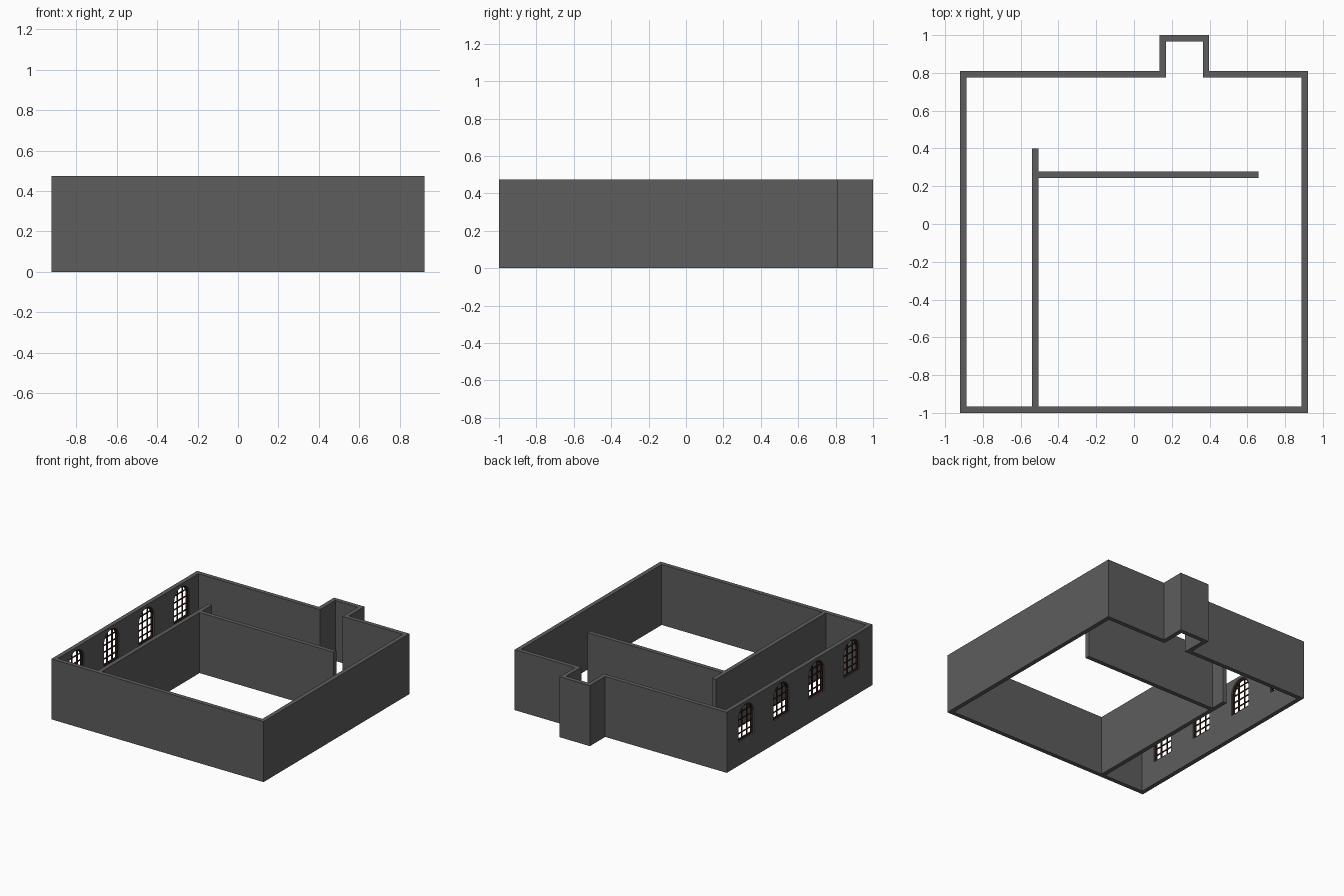
import bpy, bmesh, math

if "Cube" in bpy.data.objects:
    bpy.data.objects.remove(bpy.data.objects["Cube"])

H = 0.475            # wall height
T = 0.034            # wall thickness
X = 0.922            # half width
WIN_Y = [0.57, 0.134, -0.302, -0.738]
R, SILL, TOP = 0.095, 0.185, 0.452
SPRING = TOP - R


def material(name, c):
    m = bpy.data.materials.new(name)
    m.diffuse_color = (*c, 1)
    m.use_nodes = True
    m.node_tree.nodes["Principled BSDF"].inputs["Base Color"].default_value = m.diffuse_color
    return m


GREY = material("wall grey", (0.11, 0.11, 0.11))
BROWN = material("dark brown frame", (0.045, 0.017, 0.012))


def finish(bm, name, mat):
    bmesh.ops.recalc_face_normals(bm, faces=bm.faces[:])
    me = bpy.data.meshes.new(name)
    bm.to_mesh(me)
    bm.free()
    ob = bpy.data.objects.new(name, me)
    me.materials.append(mat)
    bpy.context.collection.objects.link(ob)
    return ob


def add_box(bm, lo, hi):
    v = bmesh.ops.create_cube(bm, size=1)["verts"]
    for p in v:
        for i in range(3):
            p.co[i] = lo[i] if p.co[i] < 0 else hi[i]


def add_ring(bm, outer, inner, closed=True):
    """Sweep a quad section between matching outer/inner point-pair loops."""
    rows = [[bm.verts.new(p) for p in (*o, *reversed(i))] for o, i in zip(outer, inner)]
    n = len(rows)
    for k in range(n):
        a, b = rows[k], rows[(k + 1) % n]
        for j in range(4):
            bm.faces.new((a[j], a[(j + 1) % 4], b[(j + 1) % 4], b[j]))


def arch(y, r, sill, n=16):
    pts = [(y - r, sill), (y + r, sill)]
    return pts + [(y + r * math.cos(math.pi * k / n), SPRING + r * math.sin(math.pi * k / n))
                  for k in range(n + 1)]


# Outer walls with the projecting bay at the back
def plan(o):
    return [(-X + o, -1 + o), (X - o, -1 + o), (X - o, 0.81 - o), (0.398 - o, 0.81 - o),
            (0.398 - o, 1 - o), (0.135 + o, 1 - o), (0.135 + o, 0.81 - o), (-X + o, 0.81 - o)]


bm = bmesh.new()
add_ring(bm, [((x, y, 0), (x, y, H)) for x, y in plan(0)],
         [((x, y, 0), (x, y, H)) for x, y in plan(T)])
walls = finish(bm, "outer_walls", GREY)

# Arched openings in the left wall
bm = bmesh.new()
for y in WIN_Y:
    f = bm.faces.new([bm.verts.new((-X - 0.05, a, z)) for a, z in arch(y, R, SILL)])
    ext = bmesh.ops.extrude_face_region(bm, geom=[f])["geom"]
    for v in ext:
        if isinstance(v, bmesh.types.BMVert):
            v.co.x = -X + T + 0.05
cutter = finish(bm, "window_cutter", GREY)
cutter.hide_render = True
mod = walls.modifiers.new("openings", "BOOLEAN")
mod.operation, mod.solver, mod.object = "DIFFERENCE", "EXACT", cutter
bpy.context.view_layer.objects.active = walls
bpy.ops.object.modifier_apply(modifier=mod.name)
bpy.data.objects.remove(cutter)

# Inner partitions
bm = bmesh.new()
add_box(bm, (-0.539, -1 + T, 0), (-0.505, 0.4, H))
finish(bm, "long_partition", GREY)
bm = bmesh.new()
add_box(bm, (-0.505, 0.244, 0), (0.66, 0.278, H))
finish(bm, "cross_partition", GREY)

# Window frames and glazing bars
XC, D, F, B = -X + T / 2, 0.007, 0.011, 0.0035
for n, y in enumerate(WIN_Y):
    bm = bmesh.new()
    loops = [[((XC - D, a, z), (XC + D, a, z)) for a, z in arch(y, r, s)]
             for r, s in ((R, SILL), (R - F, SILL + F))]
    # drop the doubled springing points' seam by keeping matching loops
    add_ring(bm, *loops)
    for dy in (-R / 3, R / 3):
        top = SPRING + math.sqrt((R - F / 2) ** 2 - dy ** 2)
        add_box(bm, (XC - 0.005, y + dy - B, SILL + F / 2), (XC + 0.005, y + dy + B, top))
    for k in range(1, 5):
        z = SILL + (TOP - SILL) * k / 5
        w = math.sqrt((R - F / 2) ** 2 - max(0, z - SPRING) ** 2)
        add_box(bm, (XC - 0.004, y - w, z - B), (XC + 0.004, y + w, z + B))
    finish(bm, f"window_frame_{n + 1}", BROWN)
